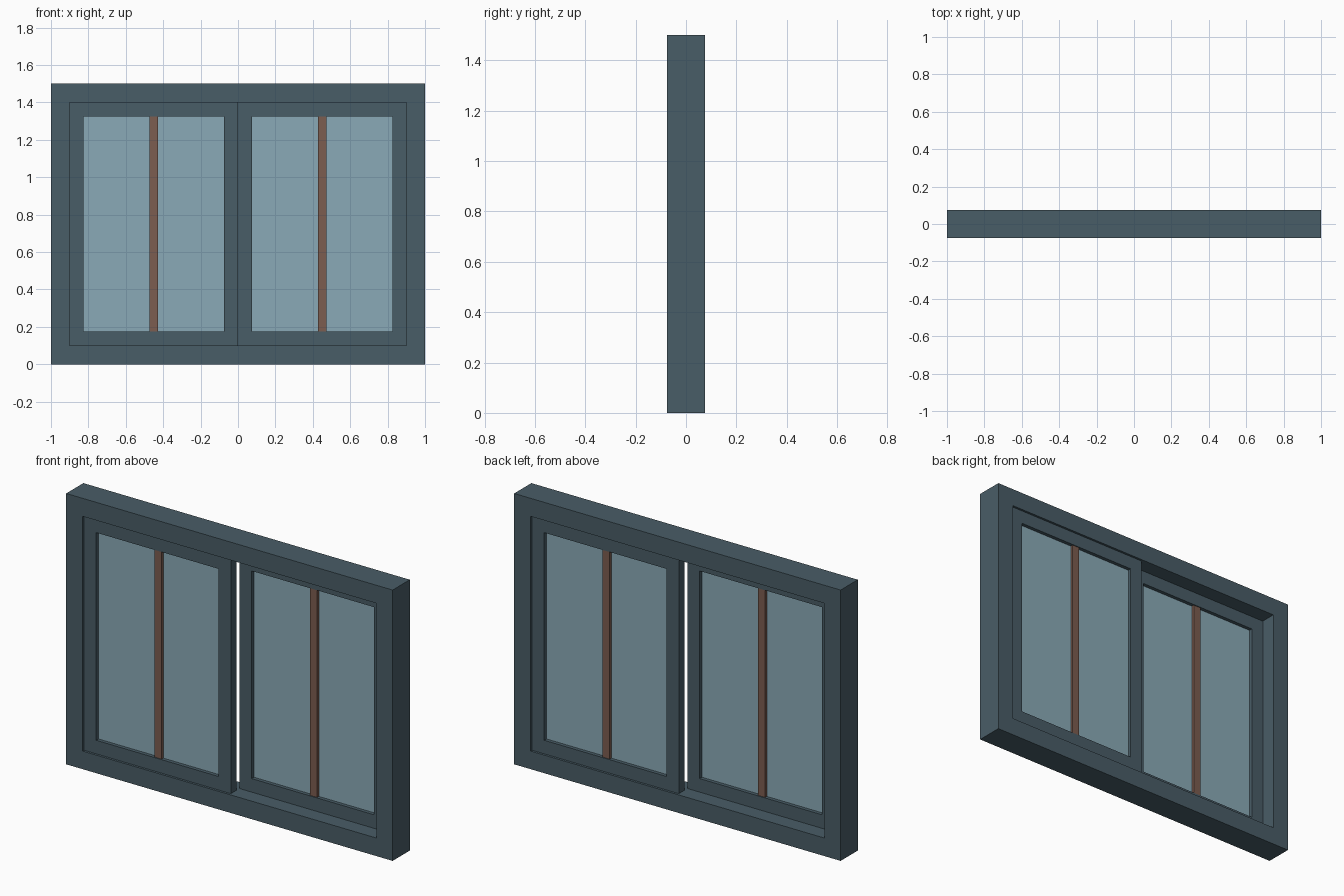
import bpy
import bmesh

if "Cube" in bpy.data.objects:
    bpy.data.objects.remove(bpy.data.objects["Cube"])


def srgb(r, g, b):
    lin = lambda c: c / 12.92 if c <= 0.04045 else ((c + 0.055) / 1.055) ** 2.4
    return (lin(r / 255), lin(g / 255), lin(b / 255), 1)


def material(name, color):
    m = bpy.data.materials.new(name)
    m.use_nodes = True
    m.diffuse_color = color
    m.node_tree.nodes["Principled BSDF"].inputs["Base Color"].default_value = color
    return m


slate = material("slate paint", srgb(73, 93, 103))
glass = material("pale blue glass", srgb(138, 170, 183))
wood = material("brown wood", srgb(124, 93, 80))


def finish(name, bm, mat):
    bmesh.ops.recalc_face_normals(bm, faces=bm.faces)
    mesh = bpy.data.meshes.new(name)
    bm.to_mesh(mesh)
    bm.free()
    mesh.materials.append(mat)
    obj = bpy.data.objects.new(name, mesh)
    bpy.context.collection.objects.link(obj)


def panel(name, mat, x, y, z, width, depth, height, border=0):
    """Upright slab centred at x, y, z; a border leaves an open middle."""
    bm = bmesh.new()

    def loop(inset, side):
        w, h = width / 2 - inset, height / 2 - inset
        return [bm.verts.new((x + sx * w, y + side * depth / 2, z + sz * h))
                for sx, sz in ((-1, -1), (1, -1), (1, 1), (-1, 1))]

    front, back = loop(0, -1), loop(0, 1)
    pairs = [(front, back)]
    if border:
        front_in, back_in = loop(border, -1), loop(border, 1)
        pairs += [(front, front_in), (back, back_in), (front_in, back_in)]
    else:
        bm.faces.new(front)
        bm.faces.new(back)
    for a, b in pairs:
        for i in range(4):
            j = (i + 1) % 4
            bm.faces.new((a[i], a[j], b[j], b[i]))
    finish(name, bm, mat)


# Outer frame
MID = 0.75
panel("outer_frame", slate, 0, 0, MID, 2, 0.15, 1.5, border=0.1)

# Two sliding sashes on separate tracks: the right one runs in front
for side, s in (("right", -1), ("left", 1)):
    x, y = s * 0.45, s * 0.0375
    panel(side + "_sash", slate, x, y, MID, 0.9, 0.05, 1.3, border=0.075)
    panel(side + "_glass_pane", glass, x, y, MID, 0.75, 0.01, 1.15)
    panel(side + "_glazing_bar", wood, x, y, MID, 0.045, 0.04, 1.15)
